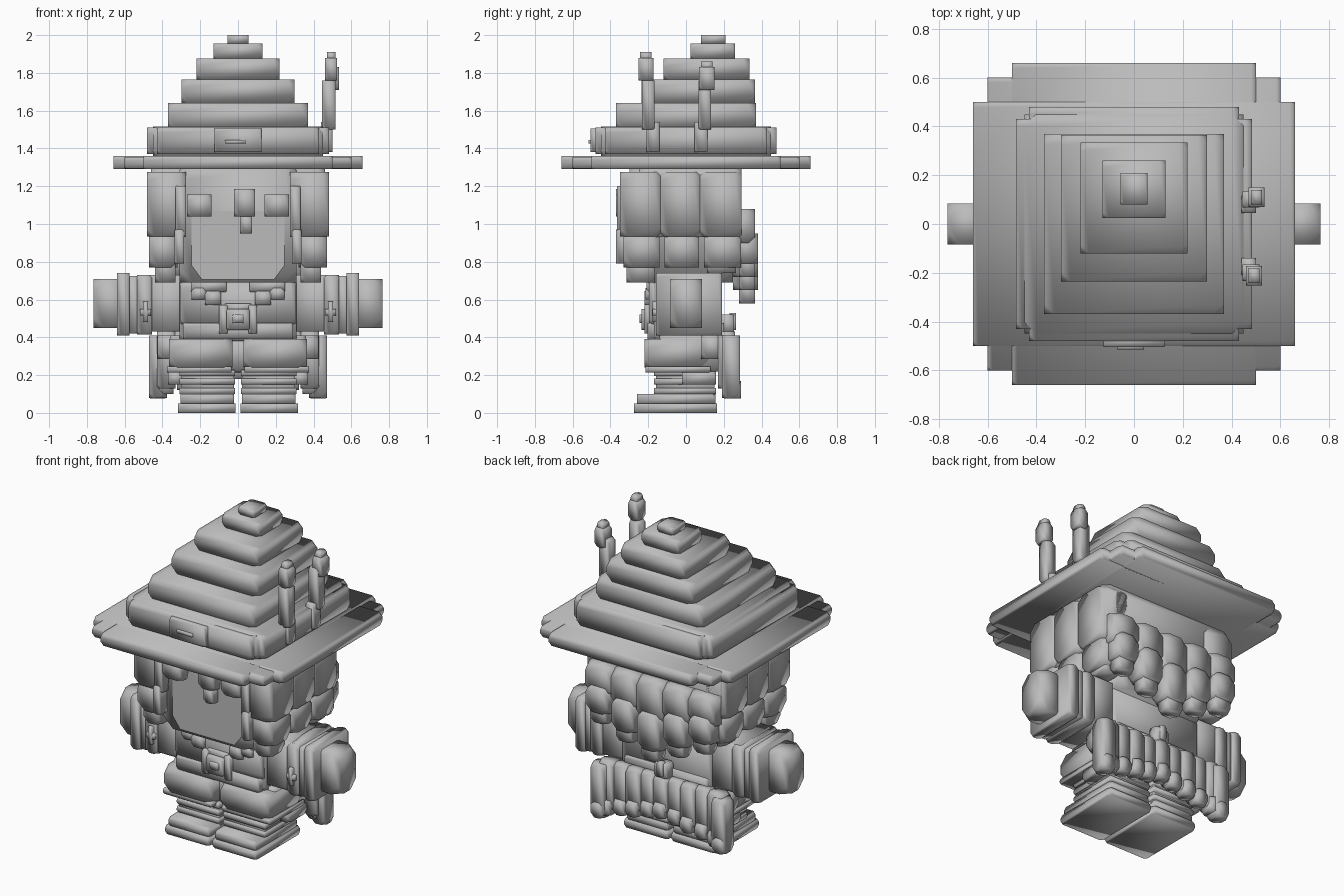
import bpy, bmesh

old = bpy.data.objects.get("Cube")
if old:
    bpy.data.objects.remove(old, do_unlink=True)

grey = bpy.data.materials.new("plain_grey")
grey.use_nodes = True
tone = (0.5, 0.5, 0.5, 1)
grey.diffuse_color = tone
grey.node_tree.nodes["Principled BSDF"].inputs["Base Color"].default_value = tone


def finish(name, bm, smooth=True):
    bmesh.ops.recalc_face_normals(bm, faces=bm.faces)
    mesh = bpy.data.meshes.new(name)
    bm.to_mesh(mesh)
    bm.free()
    for face in mesh.polygons:
        face.use_smooth = smooth
    mesh.materials.append(grey)
    obj = bpy.data.objects.new(name, mesh)
    bpy.context.collection.objects.link(obj)


def block(name, x, y, z, mirror=False, cut=.32):
    """Softly shaded block with its eight corners cut off."""
    spans = (x, y, z)
    bm = bmesh.new()
    bmesh.ops.create_cube(bm, size=1)
    for v in bm.verts:
        for axis, (low, high) in enumerate(spans):
            v.co[axis] = low if v.co[axis] < 0 else high
    offset = cut * min(high - low for low, high in spans)
    bmesh.ops.bevel(bm, geom=bm.verts[:], offset=offset, segments=1,
                    affect='VERTICES', profile=.5)
    finish(name, bm)
    if mirror:
        block(name + "_right", (-x[1], -x[0]), y, z, cut=cut)


def wide(half):
    return (-half, half)


# Hat brim and band
brim = (1.29, 1.36)
block("hat_brim_wide", x=wide(.66), y=wide(.5), z=brim)
block("hat_brim_deep", x=wide(.5), y=wide(.66), z=brim)
block("hat_brim_corners", x=wide(.6), y=wide(.6), z=(1.295, 1.355))
block("hat_band_core", x=wide(.45), y=wide(.45), z=(1.35, 1.515))
block("hat_band_sides", x=wide(.483), y=wide(.43), z=(1.37, 1.51), cut=.2)
block("hat_band_front_back", x=wide(.43), y=wide(.48), z=(1.37, 1.51), cut=.2)
block("hat_buckle", x=wide(.125), y=(-.505, -.46), z=(1.38, 1.505))
block("hat_buckle_pin", x=(-.07, .04), y=(-.515, -.49), z=(1.425, 1.445))

# Stepped crown leaning backwards: half width, front, back, top
height = 1.5
for half, front, back, top in ((.37, -.37, .37, 1.64), (.3, -.235, .365, 1.765),
                               (.22, -.12, .335, 1.875), (.13, .025, .26, 1.955),
                               (.055, .08, .21, 2)):
    block("hat_tier", x=wide(half), y=(front, back), z=(height, top))
    height = top

# Two ornaments standing on the hat band
for name, y, lean, tip, shift in (("front_plume", -.175, -.025, 1.91, 0),
                                  ("rear_plume", .08, .02, 1.86, .01)):
    block(name + "_base", x=(.44, .5), y=(y - .035, y + .035), z=(1.38, 1.54))
    mid = y + lean
    block(name + "_stem", x=(.445, .515), y=(mid - .033, mid + .033), z=(1.5, 1.76))
    mid += lean / 2
    x = (.46 + shift, .525 + shift)
    block(name + "_head", x=x, y=(mid - .04, mid + .04), z=(tip - .15, tip - .03))
    block(name + "_tip", x=(x[0] + .01, x[1] - .01), y=(mid - .03, mid + .03),
          z=(tip - .05, tip))

# Head and flat face
block("head", x=wide(.31), y=(-.3, .25), z=(.69, 1.3), cut=.12)
block("hair_cap", x=wide(.46), y=(-.25, .295), z=(.93, 1.29), cut=.1)
bm = bmesh.new()
outline = ((.245, 1.07), (.245, .78), (.19, .705))
right = [(-x, z) for x, z in reversed(outline)]
bm.faces.new([bm.verts.new((x, -.306, z)) for x, z in (*outline, *right)])
finish("face", bm, smooth=False)

# Side hair in three columns: front, back, lower end
for front, back, low in ((-.35, -.135, .69), (-.135, .075, .77), (.075, .295, .74)):
    block("side_hair_upper", x=(.275, .483), y=(front, back), z=(.935, 1.275),
          mirror=True, cut=.2)
    block("side_hair_middle", x=(.32, .47), y=(front + .02, back - .005),
          z=(.77, .95), mirror=True)
    block("side_hair_lower", x=(.33, .44), y=(front + .035, back - .03),
          z=(low, .83), mirror=True)
block("cheek_lock", x=(.285, .335), y=(-.37, -.28), z=(.79, .97), mirror=True)
block("temple_lock", x=(.275, .33), y=(-.365, -.28), z=(.93, 1.2), mirror=True)

# Fringe
block("fringe_side", x=(.14, .27), y=(-.37, -.28), z=(1.04, 1.155), mirror=True)
block("fringe_middle", x=(-.02, .09), y=(-.37, -.28), z=(1.04, 1.185))
block("fringe_tip", x=(.01, .075), y=(-.36, -.28), z=(.95, 1.05))

# Back hair, longest in the middle
for i in range(-2, 3):
    x, rise = i * .18, abs(i) * .07
    block("back_hair_upper", x=(x - .09, x + .09), y=(.22, .365),
          z=(.83 + rise / 2, 1.08))
    block("back_hair_middle", x=(x - .075, x + .075), y=(.25, .38),
          z=(.65 + rise, .88 + rise / 2))
    block("back_hair_tip", x=(x - .055, x + .055), y=(.28, .365),
          z=(.58 + rise, .7 + rise))

# Torso and chest details
block("torso", x=wide(.31), y=(-.17, .19), z=(.38, .73), cut=.12)
block("chest_plate", x=wide(.305), y=(-.195, -.1), z=(.47, .69))
block("collar", x=(.06, .25), y=(-.21, -.12), z=(.64, .7), mirror=True)
block("lapel", x=(.09, .175), y=(-.22, -.15), z=(.57, .645), mirror=True)
block("lapel_end", x=(.17, .245), y=(-.215, -.15), z=(.6, .66), mirror=True)
block("neck_knot", x=wide(.07), y=(-.21, -.15), z=(.53, .58))
block("belt", x=wide(.29), y=(-.205, .2), z=(.39, .475), cut=.2)
block("belt_clasp", x=(-.06, .06), y=(-.235, -.17), z=(.44, .55))
block("clasp_stone", x=wide(.03), y=(-.245, -.2), z=(.475, .52))
block("belt_tab", x=(.055, .1), y=(-.22, -.17), z=(.42, .57), mirror=True)

# Arms with ringed cuffs and hands
block("upper_arm", x=(.28, .5), y=(-.15, .18), z=(.43, .73), mirror=True, cut=.1)
block("cuff_inner", x=(.455, .535), y=(-.16, .19), z=(.415, .73), mirror=True)
block("cuff_middle", x=(.52, .59), y=(-.15, .18), z=(.42, .725), mirror=True)
block("cuff_outer", x=(.575, .64), y=(-.16, .19), z=(.41, .74), mirror=True)
block("hand", x=(.6, .765), y=(-.085, .085), z=(.45, .71), mirror=True)
block("arm_cross_upright", x=(.477, .503), y=(-.18, -.14), z=(.48, .59), mirror=True)
block("arm_cross_bar", x=(.46, .52), y=(-.178, -.14), z=(.515, .55), mirror=True)

# Hips, legs and boots
block("hips", x=wide(.36), y=(-.14, .17), z=(.22, .41), cut=.15)
block("hip_side", x=(.3, .425), y=(.08, .19), z=(.285, .41), mirror=True)
block("thigh", x=(.03, .365), y=(-.22, .12), z=(.24, .39), mirror=True)
block("thigh_hem", x=(.035, .375), y=(-.215, .13), z=(.215, .245), mirror=True)
block("boot_leg", x=(.02, .3), y=(-.16, .15), z=(.08, .23), mirror=True, cut=.1)
for low in (.1, .15, .195):
    block("boot_ring", x=(.015, .31), y=(-.17, .16), z=(low, low + .033), mirror=True)
block("boot_toe", x=(.02, .305), y=(-.26, .155), z=(.045, .1), mirror=True)
block("boot_sole", x=(.012, .318), y=(-.275, .165), z=(0, .05), mirror=True)
block("boot_cuff_side", x=(.29, .37), y=(-.02, .16), z=(.15, .22), mirror=True)

# Coat tails: strips growing longer towards the sides
for i in range(-4, 5):
    x, reach = i * .095, abs(i)
    low = .21 - reach * .02
    depth = .01 * (i % 2)
    block("coat_strip", x=(x - .05, x + .05), y=(.17, .26 - depth), z=(low, .43))
    block("coat_strip_end", x=(x - .038, x + .038), y=(.19, .28 - depth),
          z=(low - .03, low + .06))
block("coat_side", x=(.375, .47), y=(.19, .285), z=(.08, .41), mirror=True)
block("coat_side_end", x=(.385, .465), y=(.2, .29), z=(.075, .17), mirror=True)

# Back buckle
block("back_buckle", x=wide(.045), y=(.18, .255), z=(.42, .52))
block("back_buckle_pin", x=wide(.02), y=(.23, .265), z=(.44, .53))
